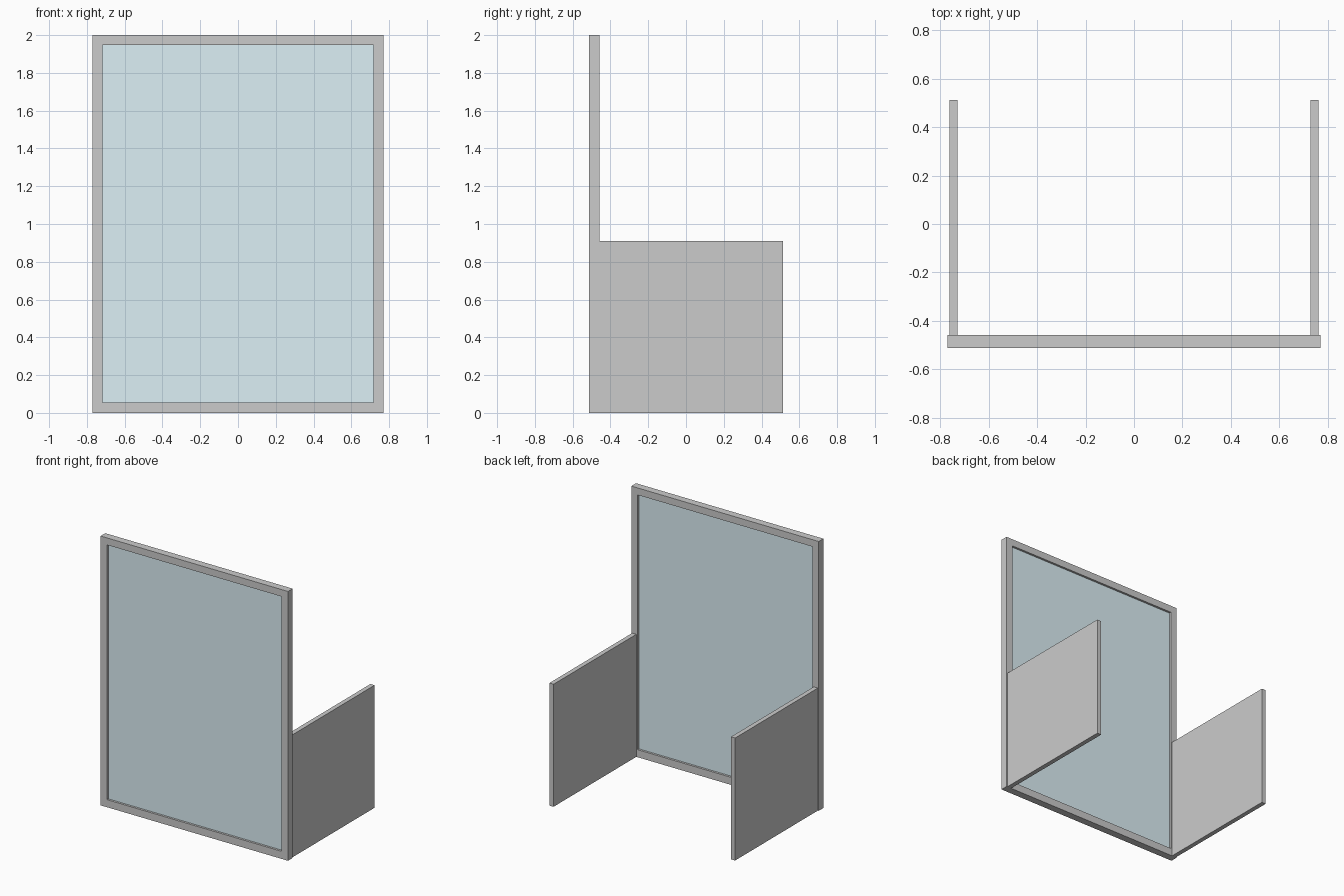
import bpy, bmesh

if "Cube" in bpy.data.objects:
    bpy.data.objects.remove(bpy.data.objects["Cube"])

Y_FRONT, Y_BACK = -0.513, -0.458


def box(name, x, y, z):
    """Box from (min, max) ranges on each axis."""
    bm = bmesh.new()
    bmesh.ops.create_cube(bm, size=1)
    for v in bm.verts:
        v.co = [lo + (c + 0.5) * (hi - lo) for c, (lo, hi) in zip(v.co, (x, y, z))]
    return finish(name, bm)


def finish(name, bm):
    bmesh.ops.recalc_face_normals(bm, faces=bm.faces)
    mesh = bpy.data.meshes.new(name)
    bm.to_mesh(mesh)
    bm.free()
    obj = bpy.data.objects.new(name, mesh)
    bpy.context.collection.objects.link(obj)
    return obj


# Front frame: rectangular ring extruded in depth
def rect(bm, x, z0, z1):
    return [bm.verts.new((px, Y_FRONT, pz))
            for px, pz in ((-x, z0), (x, z0), (x, z1), (-x, z1))]


bm = bmesh.new()
outer = rect(bm, 0.77, 0.0, 2.0)
inner = rect(bm, 0.718, 0.056, 1.948)
for i in range(4):
    j = (i + 1) % 4
    bm.faces.new((outer[i], outer[j], inner[j], inner[i]))
ext = bmesh.ops.extrude_face_region(bm, geom=bm.faces[:], use_keep_orig=True)
moved = [g for g in ext["geom"] if isinstance(g, bmesh.types.BMVert)]
bmesh.ops.translate(bm, vec=(0, Y_BACK - Y_FRONT, 0), verts=moved)
finish("front_frame", bm)

# Glass pane recessed in the frame
glass = bpy.data.materials.new("glass")
glass.diffuse_color = (0.72, 0.87, 0.92, 1)
glass.use_nodes = True
glass.node_tree.nodes["Principled BSDF"].inputs["Base Color"].default_value = glass.diffuse_color
pane = box("glass_pane", (-0.718, 0.718), (-0.497, -0.474), (0.056, 1.948))
pane.data.materials.append(glass)

# Low side panels running back from the frame
for side, x in (("left", (-0.763, -0.729)), ("right", (0.729, 0.763))):
    box(side + "_side_panel", x, (Y_BACK, 0.513), (0.0, 0.91))
